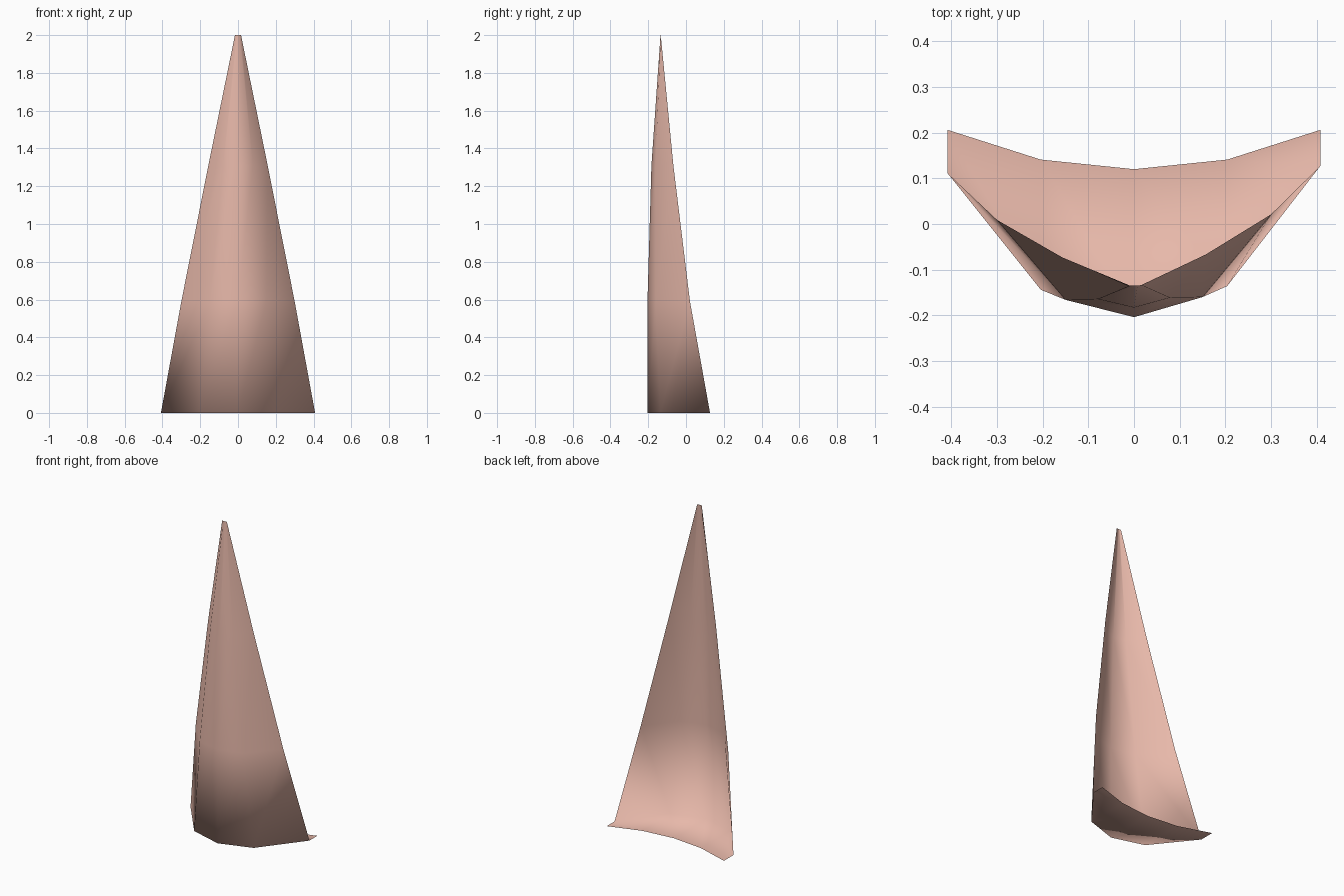
import bpy, bmesh

if "Cube" in bpy.data.objects:
    bpy.data.objects.remove(bpy.data.objects["Cube"])

# Curved tapering blade: (height, half width, centre y, mid y, edge y) per level
levels = [
    (0.0, 0.408, -0.203, -0.140, 0.119),
    (0.59, 0.300, -0.204, -0.163, 0.015),
    (1.31, 0.157, -0.183, -0.163, -0.070),
    (2.0, 0.016, -0.135, -0.135, -0.134),
]
flange = (0.0, 0.408, 0.120, 0.141, 0.206)


def add_row(bm, row, skew=0.0):
    z, w, centre, mid, edge = row
    ys = (edge, mid, centre, mid, edge)
    return [bm.verts.new((w * (i - 2) / 2, y + skew * w * (i - 2) / 2, z))
            for i, y in enumerate(ys)]


bm = bmesh.new()
# Flat base flange first, then the blade rising from its front edge
rows = [add_row(bm, flange)] + [add_row(bm, r, 0.02) for r in levels]
for low, high in zip(rows, rows[1:]):
    for i in range(4):
        bm.faces.new((low[i], low[i + 1], high[i + 1], high[i])).smooth = True

mesh = bpy.data.meshes.new("curved_blade")
bm.to_mesh(mesh)
bm.free()
blade = bpy.data.objects.new("curved_blade", mesh)
bpy.context.collection.objects.link(blade)

# Soft pink finish
mat = bpy.data.materials.new("soft_pink")
mat.diffuse_color = (0.8, 0.48, 0.40, 1)
mat.use_nodes = True
mat.node_tree.nodes["Principled BSDF"].inputs["Base Color"].default_value = mat.diffuse_color
mesh.materials.append(mat)
